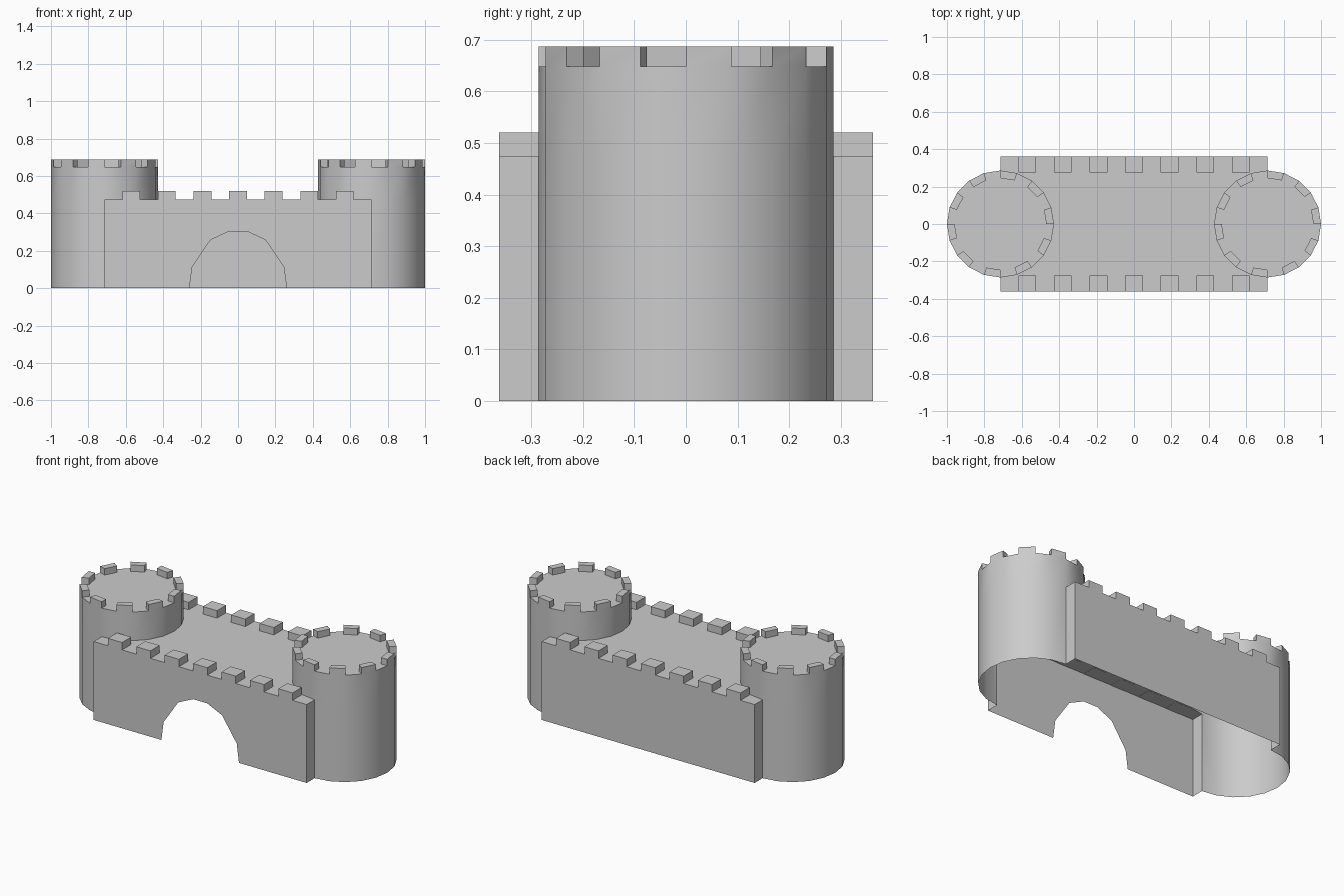
import bpy, bmesh
from math import cos, sin, radians

cube = bpy.data.objects.get("Cube")
if cube:
    bpy.data.objects.remove(cube, do_unlink=True)

R, CX = 0.286, 0.714            # tower radius and centre
WALL_Y, DECK_Z = 0.362, 0.475   # gatehouse half depth and deck height
TOP_Z, CREST = 0.648, 0.687     # tower deck and battlement top
SIDES = 20

stone = bpy.data.materials.new("stone_grey")
stone.use_nodes = True
stone.diffuse_color = (0.6, 0.6, 0.6, 1)
stone.node_tree.nodes["Principled BSDF"].inputs["Base Color"].default_value = (0.6, 0.6, 0.6, 1)


def finish(name, bm, smooth=False):
    bmesh.ops.remove_doubles(bm, verts=bm.verts, dist=0.0005)
    mesh = bpy.data.meshes.new(name)
    bm.to_mesh(mesh)
    bm.free()
    mesh.materials.append(stone)
    obj = bpy.data.objects.new(name, mesh)
    bpy.context.collection.objects.link(obj)
    if smooth:
        bpy.ops.object.select_all(action="DESELECT")
        obj.select_set(True)
        bpy.context.view_layer.objects.active = obj
        bpy.ops.object.shade_smooth_by_angle(angle=radians(30))
    return obj


def face(bm, points):
    return bm.faces.new([bm.verts.new(p) for p in points])


def ring_point(cx, r, i, z):
    a = radians(360 / SIDES * i)
    return (cx + r * cos(a), r * sin(a), z)


# Gatehouse: hollow shell with an archway through the front only
bm = bmesh.new()
half_arch = [(0.26, 0), (0.245, 0.113), (0.147, 0.258), (0.047, 0.304)]
arch = [(-x, z) for x, z in half_arch] + half_arch[::-1]
outline = [(-CX, 0)] + arch + [(CX, 0), (CX, DECK_Z), (-CX, DECK_Z)]
face(bm, [(x, -WALL_Y, z) for x, z in outline])
face(bm, [(CX, WALL_Y, 0), (-CX, WALL_Y, 0), (-CX, WALL_Y, DECK_Z), (CX, WALL_Y, DECK_Z)])

# Narrow wall ends beside the towers
for s in (1, -1):
    for t in (1, -1):
        strip = [(s * CX, t * R, 0), (s * CX, t * WALL_Y, 0),
                 (s * CX, t * WALL_Y, DECK_Z), (s * CX, t * R, DECK_Z)]
        face(bm, strip if s * t > 0 else strip[::-1])

# Deck, hollowed around the towers
q = SIDES // 4
right_arc = [ring_point(CX, R, i, DECK_Z) for i in range(3 * q, q - 1, -1)]
left_arc = [ring_point(-CX, R, i, DECK_Z) for i in range(q, -q - 1, -1)]
face(bm, [(-CX, -WALL_Y, DECK_Z), (CX, -WALL_Y, DECK_Z)] + right_arc
     + [(CX, WALL_Y, DECK_Z), (-CX, WALL_Y, DECK_Z)] + left_arc)
finish("gatehouse", bm)

# Battlement blocks along both long walls
bm = bmesh.new()
cell, inner = 2 * CX / 15, 0.275
for t in (1, -1):
    for i in range(1, 15, 2):
        made = bmesh.ops.create_cube(bm, size=1)["verts"]
        low, high = DECK_Z - 0.001, 0.52
        bmesh.ops.scale(bm, verts=made, vec=(cell, WALL_Y - inner, high - low))
        bmesh.ops.translate(bm, verts=made, vec=(-CX + (i + 0.5) * cell,
                            t * (WALL_Y + inner) / 2, (low + high) / 2))
finish("wall_battlements", bm)


# Towers: open below, the inner half rising from the deck
def tower(name, cx, side):
    bm = bmesh.new()
    r_in = 0.245
    for i in range(SIDES):
        j = i + 1
        outer = side * cos(radians(360 / SIDES * (i + 0.5))) > 0
        levels = [0, DECK_Z, TOP_Z] if outer else [DECK_Z, TOP_Z]
        for a, b in zip(levels, levels[1:]):
            face(bm, [ring_point(cx, R, i, a), ring_point(cx, R, j, a),
                      ring_point(cx, R, j, b), ring_point(cx, R, i, b)])
        # Alternate rim sections rise as battlements
        z = CREST if i % 2 == 0 else TOP_Z
        face(bm, [ring_point(cx, R, i, z), ring_point(cx, R, j, z),
                  ring_point(cx, r_in, j, z), ring_point(cx, r_in, i, z)])
        if z == CREST:
            rim = [(R, i), (R, j), (r_in, j), (r_in, i)]
            for (r1, k1), (r2, k2) in zip(rim, rim[1:] + rim[:1]):
                face(bm, [ring_point(cx, r1, k1, TOP_Z), ring_point(cx, r2, k2, TOP_Z),
                          ring_point(cx, r2, k2, CREST), ring_point(cx, r1, k1, CREST)])
    face(bm, [ring_point(cx, r_in, i, TOP_Z) for i in range(SIDES)])
    finish(name, bm, smooth=True)


tower("left_tower", CX, 1)
tower("right_tower", -CX, -1)
